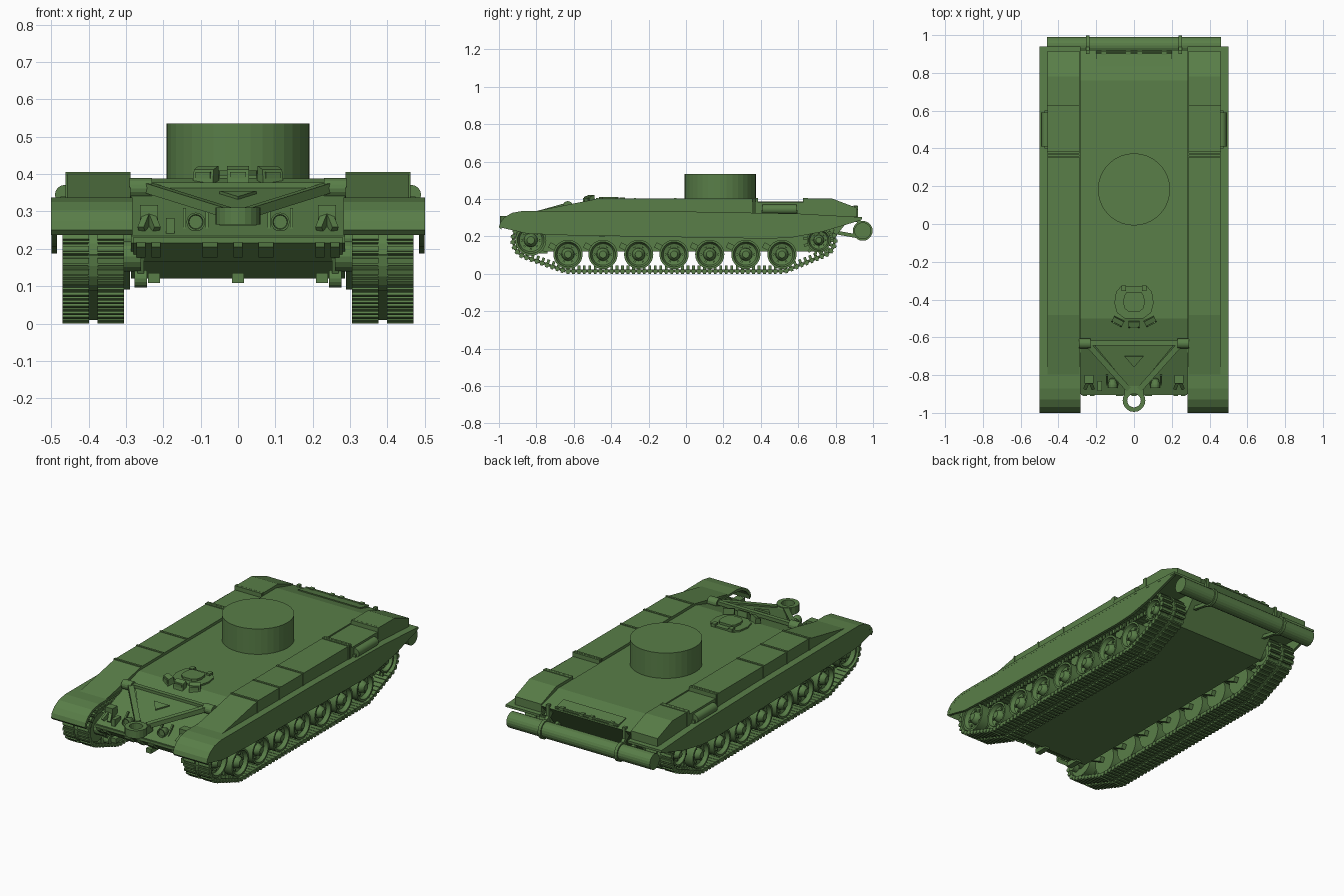
import bpy, bmesh
from math import sin, cos, pi, radians
from mathutils import Matrix, Vector
from mathutils.geometry import convex_hull_2d

ID = Matrix.Identity(4)
SIDE = Matrix(((0, 0, 1, 0), (1, 0, 0, 0), (0, 1, 0, 0), (0, 0, 0, 1)))  # profile (y,z), extruded along x
T = Matrix.Translation
green = bpy.data.materials.new("green_paint")
green.diffuse_color = (0.10, 0.21, 0.065, 1)


def finish(name, bm, mirror=False, smooth=False):
    bmesh.ops.recalc_face_normals(bm, faces=bm.faces)
    me = bpy.data.meshes.new(name)
    bm.to_mesh(me)
    bm.free()
    me.materials.append(green)
    if smooth:
        me.shade_smooth()
        me.set_sharp_from_angle(angle=radians(32))
    ob = bpy.data.objects.new(name, me)
    bpy.context.collection.objects.link(ob)
    if mirror:
        ob.modifiers.new("Mirror", 'MIRROR').use_clip = False
    return ob


def box(bm, lo, hi, M=ID):
    lo, hi = Vector(lo), Vector(hi)
    bmesh.ops.create_cube(bm, size=1, matrix=M @ T((lo + hi) / 2) @ Matrix.Diagonal((*(hi - lo), 1)))


def prism(bm, pts, a, b, M=SIDE):
    lo = [bm.verts.new(M @ Vector((u, v, a))) for u, v in pts]
    hi = [bm.verts.new(M @ Vector((u, v, b))) for u, v in pts]
    bm.faces.new(lo)
    bm.faces.new(hi[::-1])
    for i in range(len(pts)):
        j = (i + 1) % len(pts)
        bm.faces.new((lo[i], lo[j], hi[j], hi[i]))


def lathe(bm, prof, M=ID, seg=24, closed=False):
    # profile of (axial, radius) pairs spun about local z
    rings = [[bm.verts.new(M @ Vector((r * cos(2 * pi * k / seg), r * sin(2 * pi * k / seg), a)))
              for k in range(seg)] for a, r in prof]
    for i in range(len(rings) if closed else len(rings) - 1):
        p, q = rings[i], rings[(i + 1) % len(rings)]
        for k in range(seg):
            l = (k + 1) % seg
            bm.faces.new((p[k], p[l], q[l], q[k]))
    bmesh.ops.remove_doubles(bm, verts=[v for r in rings for v in r], dist=1e-6)


def rod(bm, a, b, r, M=ID, seg=16):
    lathe(bm, [(a, 0), (a, r), (b, r), (b, 0)], M, seg)


def bar(bm, p, q, w, h):
    p, q = Vector(p), Vector(q)
    y = (q - p).normalized()
    x = y.cross(Vector((0, 0, 1))).normalized()
    M = Matrix((x, y, x.cross(y))).transposed().to_4x4()
    L = (q - p).length
    box(bm, (-w / 2, 0, -h / 2), (w / 2, L, h / 2), T(p) @ M)


# hull body
bm = bmesh.new()
prism(bm, [(-0.9, 0.235), (-0.9, 0.215), (-0.76, 0.12), (0.74, 0.12), (0.87, 0.29), (0.92, 0.345),
           (0.76, 0.388), (-0.5, 0.388), (-0.64, 0.345)], -0.286, 0.286)
finish("hull", bm)

# turret base drum
bm = bmesh.new()
rod(bm, 0.385, 0.535, 0.191, T((0, 0.183, 0)), 36)
finish("turret_drum", bm)

# fenders: top sheet with curved front guard, and outer skirt
bm = bmesh.new()
top = [(-1, 0.25), (-0.993, 0.275), (-0.97, 0.303), (-0.93, 0.326), (-0.87, 0.337), (0, 0.333), (0.6, 0.322), (0.94, 0.303)]
prism(bm, top + [(y + 0.012 * (y < -0.8), z - 0.013) for y, z in top[::-1]], 0.282, 0.5)
finish("fender_top", bm, True)
bm = bmesh.new()
prism(bm, top + [(0.93, 0.285), (0.73, 0.225), (0.57, 0.195), (0.45, 0.188), (-0.6, 0.205), (-0.85, 0.215)], 0.484, 0.4995)
finish("side_skirt", bm, True)

# stowage boxes along the fenders
bm = bmesh.new()
prism(bm, [(-0.81, 0.334), (-0.48, 0.4), (-0.48, 0.325)], 0.288, 0.458)
for a, b, h in [(-0.47, -0.278, 0.402), (-0.266, -0.063, 0.402), (-0.05, 0.355, 0.402), (0.385, 0.625, 0.382)]:
    prism(bm, [(a, 0.315), (a, h), (b, h), (b, 0.315)], 0.288, 0.458)
prism(bm, [(0.65, 0.315), (0.65, 0.403), (0.78, 0.403), (0.915, 0.352), (0.915, 0.305)], 0.288, 0.458)
finish("stowage_boxes", bm, True)
bm = bmesh.new()
for y in (-0.475, -0.272, -0.057, 0.363, 0.378, 0.632, 0.645):
    box(bm, (0.288, y - 0.006, 0.32), (0.461, y + 0.006, 0.406))
box(bm, (0.455, 0.4, 0.32), (0.475, 0.6, 0.34))
finish("box_straps", bm, True)
bm = bmesh.new()
rod(bm, 0.41, 0.59, 0.026, T((0.464, 0, 0.345)) @ Matrix.Rotation(-pi / 2, 4, 'X'))
finish("side_canister", bm, True, True)

# wheels
ROAD = [-0.631, -0.444, -0.253, -0.064, 0.127, 0.32, 0.513]
IDLER, SPROCKET = (-0.83, 0.18, 0.083), (0.71, 0.18, 0.074)


def wheel(bm, y, z, R, bolts):
    M = T((0, y, z)) @ SIDE
    lathe(bm, [(0.318, 0), (0.318, R), (0.374, R), (0.374, R * 0.7), (0.401, R * 0.7), (0.401, R), (0.458, R),
               (0.458, R * 0.86), (0.442, R * 0.8), (0.436, R * 0.74), (0.43, R * 0.44), (0.447, R * 0.4),
               (0.456, R * 0.3), (0.463, R * 0.24), (0.463, 0)], M, 28)
    for k in range(bolts):
        a = 2 * pi * k / bolts
        rod(bm, 0.425, 0.442, R * 0.08, M @ T((R * 0.58 * cos(a), R * 0.58 * sin(a), 0)), 6)


bm = bmesh.new()
for y in ROAD:
    wheel(bm, y, 0.104, 0.078, 6)
finish("road_wheels", bm, True, True)
bm = bmesh.new()
wheel(bm, *IDLER, 8)
finish("front_idler", bm, True, True)
bm = bmesh.new()
wheel(bm, *SPROCKET[:2], 0.064, 8)
for k in range(13):
    R = T((0, *SPROCKET[:2])) @ Matrix.Rotation(2 * pi * k / 13, 4, 'X')
    for x in (0.33, 0.44):
        box(bm, (x - 0.008, -0.007, 0.055), (x + 0.008, 0.007, 0.084), R)
finish("drive_sprocket", bm, True)

# axles, swing arms and return rollers
bm = bmesh.new()
for y in ROAD:
    bar(bm, (0.302, y, 0.104), (0.302, y - 0.1, 0.155), 0.025, 0.03)
for y, z, r in (IDLER, SPROCKET):
    rod(bm, 0.26, 0.33, 0.04, T((0, y, z)) @ SIDE)
for y in (-0.45, -0.06, 0.32):
    rod(bm, 0.28, 0.375, 0.032, T((0, y, 0.228)) @ SIDE)
finish("suspension", bm, True)

# track links laid around the wheel outline
circles = [(*IDLER[:2], IDLER[2]), (ROAD[0], 0.104, 0.078), (ROAD[-1], 0.104, 0.078), SPROCKET]
pts = [Vector((y + (r + 0.012) * cos(a), z + (r + 0.012) * sin(a)))
       for y, z, r in circles for a in [2 * pi * k / 60 for k in range(60)]]
path = [pts[i] for i in convex_hull_2d(pts)]
segs = [(p, path[(i + 1) % len(path)]) for i, p in enumerate(path)]
total = sum((q - p).length for p, q in segs)
N = 126
pitch = total / N
middle = Vector((-0.06, 0.14))
bm = bmesh.new()
for k in range(N):
    s = k * pitch
    for p, q in segs:
        L = (q - p).length
        if s <= L:
            break
        s -= L
    t = (q - p).normalized()
    c = p + t * s
    n = Vector((t.y, -t.x))
    if n.dot(c - middle) < 0:
        n = -n
    M = Matrix(((1, 0, 0, 0), (0, t.x, n.x, c.x), (0, t.y, n.y, c.y), (0, 0, 0, 1)))
    h = pitch / 2
    for x0, x1 in ((0.305, 0.376), (0.399, 0.47)):
        box(bm, (x0, -h * 0.9, -0.01), (x1, h * 0.9, 0.007), M)
        box(bm, (x0, -h * 0.5, 0.006), (x1, h * 0.5, 0.014), M)
    box(bm, (0.374, -h, -0.008), (0.401, h, 0.004), M)
    box(bm, (0.382, -h * 0.5, -0.03), (0.393, h * 0.5, -0.007), M)
finish("tracks", bm, True)

# unditching log, its straps and brackets
ROLL = T((0, 0.945, 0.23)) @ SIDE
bm = bmesh.new()
rod(bm, -0.46, 0.46, 0.045, ROLL, 20)
finish("rear_log", bm)
bm = bmesh.new()
lathe(bm, [(0.236, 0.044), (0.236, 0.053), (0.254, 0.053), (0.254, 0.044)], ROLL, 20, True)
bar(bm, (0.245, 0.93, 0.275), (0.245, 0.87, 0.325), 0.018, 0.02)
box(bm, (0.236, 0.9, 0.29), (0.254, 1.0 - 0.08, 0.362))
bar(bm, (0.245, 0.92, 0.2), (0.245, 0.81, 0.22), 0.018, 0.02)
finish("log_straps", bm, True)

# rear deck flap with hinges
bm = bmesh.new()
prism(bm, [(0.835, 0.366), (0.835, 0.374), (0.912, 0.357), (0.912, 0.345)], -0.2, 0.2)
rod(bm, -0.2, 0.2, 0.007, T((0, 0.908, 0.356)) @ SIDE, 8)
for x in (-0.16, -0.03, 0.03, 0.16):
    box(bm, (x - 0.012, 0.895, 0.35), (x + 0.012, 0.917, 0.366))
finish("rear_flap", bm)

# driver hatch and periscopes
bm = bmesh.new()
half = [(0.05, -0.50), (0.09, -0.47), (0.104, -0.42), (0.095, -0.36), (0.07, -0.33)]
rim = half + [(-x, y) for x, y in half[::-1]]
prism(bm, rim, 0.38, 0.397, ID)
prism(bm, [(x * 0.55, -0.41 + (y + 0.41) * 0.62) for x, y in rim], 0.39, 0.41, ID)
for x in (-0.055, 0.055):
    box(bm, (x - 0.012, -0.355, 0.39), (x + 0.012, -0.325, 0.408))
for x, y, a in ((-0.085, -0.515, -28), (0, -0.53, 0), (0.085, -0.515, 28)):
    M = T((x, y, 0)) @ Matrix.Rotation(radians(a), 4, 'Z')
    prism(bm, [(-0.02, 0.372), (-0.014, 0.412), (0.012, 0.422), (0.018, 0.378)], -0.03, 0.03, M @ SIDE)
    box(bm, (-0.022, -0.021, 0.388), (0.022, -0.01, 0.406), M)
finish("driver_hatch", bm)

# folding V frame with towing eye on the glacis
bm = bmesh.new()
bar(bm, (0.245, -0.635, 0.365), (0.03, -0.875, 0.298), 0.03, 0.026)
rod(bm, 0.23, 0.29, 0.027, T((0, -0.632, 0.362)) @ SIDE)
finish("frame_arms", bm, True)
bm = bmesh.new()
bar(bm, (-0.25, -0.63, 0.368), (0.25, -0.63, 0.368), 0.025, 0.02)
slope = T((0, -0.63, 0.36)) @ Matrix.Rotation(radians(15), 4, 'X')
prism(bm, [(-0.21, -0.01), (0.21, -0.01), (0.03, -0.235), (-0.03, -0.235)], -0.008, 0.006, slope)
prism(bm, [(-0.05, -0.07), (0.05, -0.07), (0, -0.13)], 0, 0.014, slope)
box(bm, (-0.05, -0.9, 0.262), (0.05, -0.85, 0.305))
lathe(bm, [(0.265, 0.036), (0.265, 0.06), (0.31, 0.06), (0.31, 0.036)], T((0, -0.935, 0)), 20, True)
finish("towing_eye", bm)

# headlights, tow hooks and brackets
bm = bmesh.new()
lamp = T((0.113, -0.85, 0.272)) @ Matrix.Rotation(pi / 2, 4, 'X')
lathe(bm, [(-0.035, 0), (-0.03, 0.016), (0, 0.025), (0.018, 0.025), (0.018, 0.02), (0.01, 0.018), (0.01, 0)], lamp, 16)
box(bm, (0.098, -0.855, 0.232), (0.128, -0.82, 0.255))
for x in (0.083, 0.143):
    bar(bm, (x, -0.86, 0.24), (x, -0.80, 0.305), 0.009, 0.012)
finish("headlights", bm, True)
bm = bmesh.new()
for x in (0.218, 0.258):
    bar(bm, (x, -0.87, 0.25), (0.238, -0.82, 0.3), 0.018, 0.022)
box(bm, (0.214, -0.845, 0.25), (0.262, -0.8, 0.318))
finish("tow_hooks", bm, True)
bm = bmesh.new()
box(bm, (-0.192, -0.885, 0.23), (-0.17, -0.83, 0.282))
finish("glacis_bracket", bm)

# self-entrenching blade on the lower bow
bm = bmesh.new()
prism(bm, [(-0.905, 0.232), (-0.905, 0.216), (-0.845, 0.165), (-0.83, 0.165), (-0.885, 0.232)], -0.28, 0.28)
for x in (-0.26, -0.22, -0.075, 0, 0.075, 0.22, 0.26):
    w = 0.02 if abs(x) == 0.075 else 0.012
    prism(bm, [(-0.91, 0.218), (-0.908, 0.205), (-0.875, 0.177), (-0.86, 0.185), (-0.89, 0.22)], x - w, x + w)
for x in (-0.225, 0, 0.225):
    box(bm, (x - 0.016, -0.82, 0.109), (x + 0.016, -0.74, 0.135))
for x in (-0.26, 0.26):
    rod(bm, x - 0.017, x + 0.017, 0.023, T((0, -0.82, 0.12)) @ SIDE)
    bar(bm, (x, -0.82, 0.12), (x, -0.85, 0.185), 0.018, 0.02)
finish("entrenching_blade", bm)
